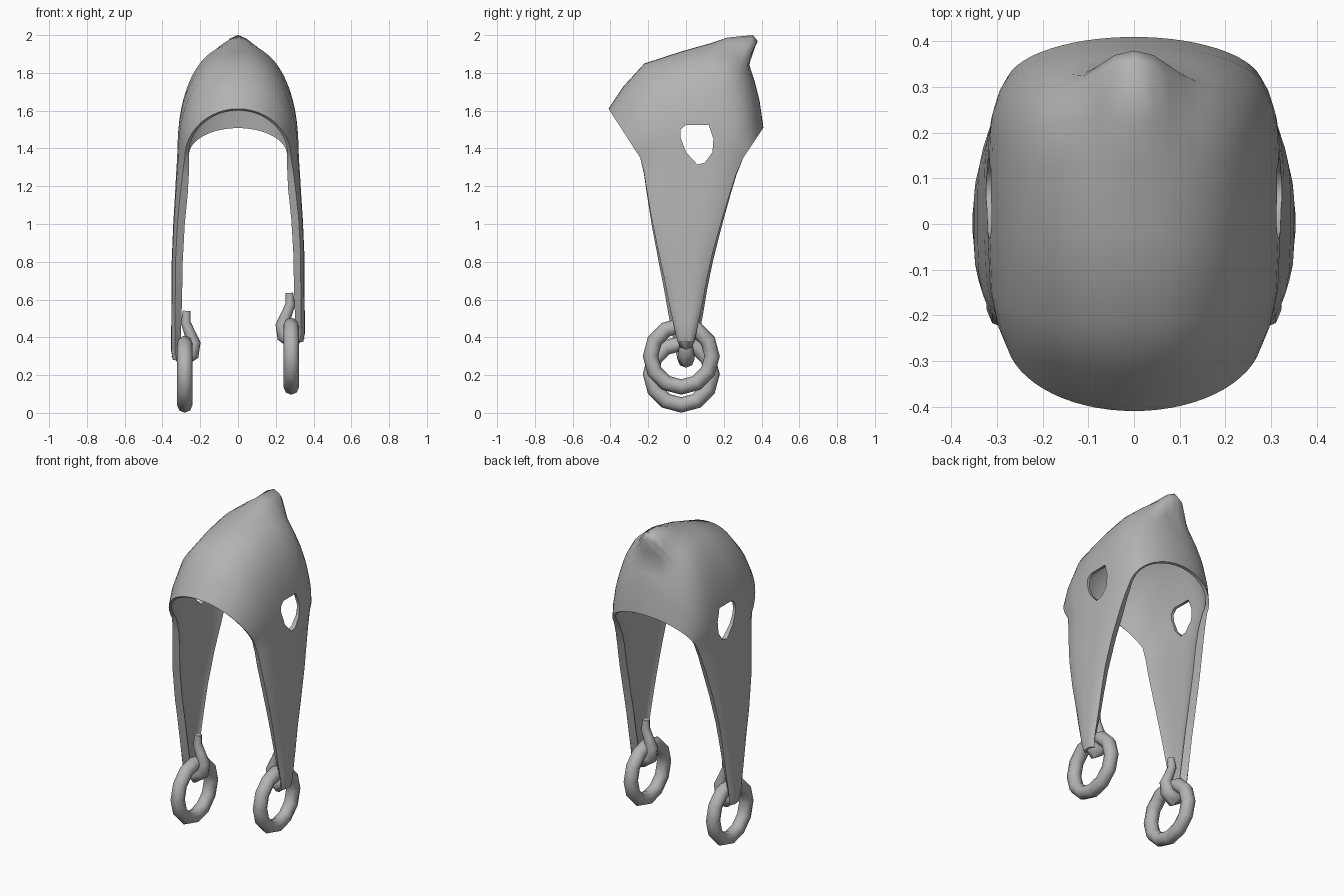
import bpy, bmesh, math
from mathutils import Vector

if "Cube" in bpy.data.objects:
    bpy.data.objects.remove(bpy.data.objects["Cube"])

grey = bpy.data.materials.new("grey")
grey.diffuse_color = (0.45, 0.45, 0.45, 1)
grey.use_nodes = True
grey.node_tree.nodes["Principled BSDF"].inputs["Base Color"].default_value = grey.diffuse_color


def lerp(a, b, t):
    return a + (b - a) * t


def finish(ob, angle=50):
    # bake modifiers and placement, then smooth shade
    dg = bpy.context.evaluated_depsgraph_get()
    dg.update()
    ev = ob.evaluated_get(dg)
    me = bpy.data.meshes.new_from_object(ev)
    me.transform(ev.matrix_world)
    me.materials.clear()
    me.materials.append(grey)
    name = ob.name
    bpy.data.objects.remove(ob)
    new = bpy.data.objects.new(name, me)
    bpy.context.collection.objects.link(new)
    for o in bpy.context.selected_objects:
        o.select_set(False)
    new.select_set(True)
    bpy.context.view_layer.objects.active = new
    bpy.ops.object.shade_smooth_by_angle(angle=math.radians(angle))
    return new


# centre line of the cap, front to back: y, z, spread at the sides
CROWN = [(-.41, 1.61, 0), (-.33, 1.73, .08), (-.22, 1.85, .2), (-.02, 1.915, .4),
         (.14, 1.95, .52), (.24, 1.945, .6), (.30, 1.90, .66), (.32, 1.86, .7),
         (.34, 1.82, .75), (.365, 1.75, .83), (.39, 1.65, .93), (.41, 1.51, 1)]
# pull of the pointed tip on the centre line: row -> dy, dz
TIP = {4: (0, .01), 5: (-.02, .042), 6: (.055, .10), 7: (.06, .108), 8: (-.012, .045)}
# strap levels: z, front y, back y, outer x, edge curl
STRAP = [(1.35, -.242, .303, .322, .04), (1.27, -.222, .268, .328, .034),
         (1.18, -.208, .238, .333, .028), (1.03, -.182, .192, .343, .022),
         (.85, -.145, .142, .351, .02), (.72, -.117, .113, .352, .02),
         (.58, -.09, .087, .353, .02), (.48, -.068, .065, .354, .02),
         (.42, -.056, .054, .354, .02), (.375, -.044, .042, .345, .02)]
Z0 = 1.35
LEFT_STRETCH = 1.098


def row_points(i):
    yc, zc, f = CROWN[i]
    edge = abs(2 * f - 1) ** 4

    def strap(side):
        k = 1 if side > 0 else LEFT_STRETCH
        return [Vector((side * (x - c * edge), lerp(yf, yb, f), Z0 - (Z0 - z) * k))
                for z, yf, yb, x, c in STRAP]

    arch = []
    n = 32
    power = lerp(.87, 1, edge)
    for j in range(1, n):
        a = math.pi * j / n
        c, s = math.cos(a), math.sin(a) ** power
        x = math.copysign(abs(c) ** power, c) * (.322 - .04 * edge)
        p = Vector((x, lerp(lerp(-.242, .303, f), yc, s), lerp(Z0, zc, s)))
        dy, dz = TIP.get(i, (0, 0))
        g = math.exp(-abs(x / .09) ** 2.4)
        arch.append(p + Vector((0, dy * g, dz * g)))
    return strap(1)[::-1] + arch + strap(-1)


# hood with both hanging straps
bm = bmesh.new()
grid = [[bm.verts.new(p) for p in row_points(i)] for i in range(len(CROWN))]
for a, b in zip(grid, grid[1:]):
    for j in range(len(a) - 1):
        bm.faces.new((a[j], b[j], b[j + 1], a[j + 1]))
me = bpy.data.meshes.new("hood")
bm.to_mesh(me)
bm.free()
hood = bpy.data.objects.new("hood", me)
bpy.context.collection.objects.link(hood)

# thin cap, thicker straps
group = hood.vertex_groups.new(name="thickness")
for v in me.vertices:
    t = min(1, max(0, (v.co.z - 1.22) / .2))
    group.add([v.index], lerp(1, .4, t), 'REPLACE')
sol = hood.modifiers.new("thickness", 'SOLIDIFY')
sol.thickness, sol.offset, sol.vertex_group = .042, -1, "thickness"

# ear hole cutter through both sides
HOLE = [(-.03, 1.46), (-.03, 1.5), (0, 1.525), (.12, 1.525), (.145, 1.45),
        (.14, 1.38), (.1, 1.325), (.06, 1.315), (0, 1.38)]
bm = bmesh.new()
ends = [[bm.verts.new((x, y, z)) for y, z in HOLE] for x in (-.6, .6)]
for e in ends:
    bm.faces.new(e)
for k in range(len(HOLE)):
    m = (k + 1) % len(HOLE)
    bm.faces.new((ends[0][k], ends[0][m], ends[1][m], ends[1][k]))
bmesh.ops.recalc_face_normals(bm, faces=bm.faces)
me = bpy.data.meshes.new("ear_hole_cutter")
bm.to_mesh(me)
bm.free()
cutter = bpy.data.objects.new("ear_hole_cutter", me)
cutter.hide_render = True
bpy.context.collection.objects.link(cutter)
cut = hood.modifiers.new("ear_holes", 'BOOLEAN')
cut.object, cut.operation, cut.solver = cutter, 'DIFFERENCE', 'EXACT'
finish(hood, 75)
bpy.data.objects.remove(cutter)

# hook path from the strap end under the ring and up: x, z, radius
HOOK = [(.328, .46, .018), (.318, .41, .038), (.285, .38, .046), (.245, .41, .042),
        (.232, .465, .034), (.258, .525, .029), (.277, .575, .026), (.272, .635, .02)]
for side, drop, name in ((1, 0, "right"), (-1, .095, "left")):
    cu = bpy.data.curves.new(name + "_hook", 'CURVE')
    cu.dimensions = '3D'
    cu.bevel_depth, cu.bevel_resolution, cu.use_fill_caps = 1, 2, True
    sp = cu.splines.new('POLY')
    sp.points.add(len(HOOK) - 1)
    for p, (x, z, r) in zip(sp.points, HOOK):
        p.co = (side * x, 0, z - drop, 1)
        p.radius = r
    hook = bpy.data.objects.new(name + "_hook", cu)
    bpy.context.collection.objects.link(hook)
    finish(hook, 60)

    # hanging ring
    bpy.ops.mesh.primitive_torus_add(
        major_segments=12, minor_segments=8, major_radius=.163, minor_radius=.041,
        location=(side * .282, -.025, .3 - drop), rotation=(0, math.pi / 2, 0))
    ring = bpy.context.object
    ring.name = name + "_ring"
    finish(ring, 60)
